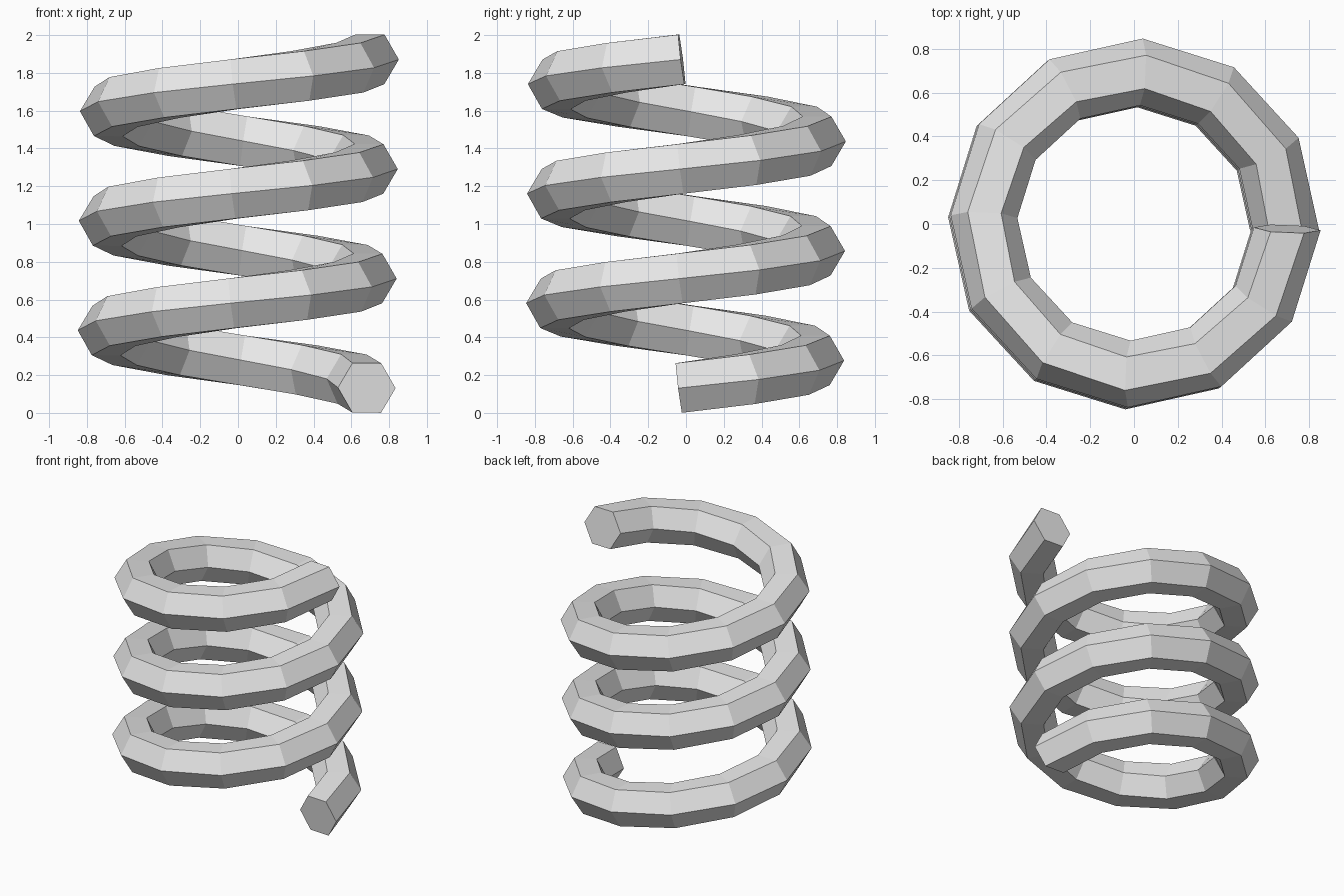
import bpy
import bmesh
from math import pi, cos, sin, atan, radians
from mathutils import Matrix, Vector

cube = bpy.data.objects.get("Cube")
if cube:
    bpy.data.objects.remove(cube, do_unlink=True)

TURNS, STEPS, SIDES = 3, 12, 6
COIL_RADIUS, WIRE_RADIUS = 0.691, 0.1525
PITCH, START_Z = 0.58, 0.139
START_ANGLE = radians(-2.4)

# Material
steel = bpy.data.materials.new("light grey")
steel.use_nodes = True
colour = (0.8, 0.8, 0.8, 1)
steel.diffuse_color = colour
steel.node_tree.nodes["Principled BSDF"].inputs["Base Color"].default_value = colour

# The whole coil leans very slightly about its middle
middle = Matrix.Translation((0, 0, 1))
lean = middle @ Matrix.Rotation(0.01, 4, 'Y') @ Matrix.Rotation(-0.0077, 4, 'X') @ middle.inverted()
slope = Matrix.Rotation(atan(PITCH / (2 * pi * COIL_RADIUS)), 4, 'X')

# Hexagonal wire section, one corner pointing outward
section = [Vector((WIRE_RADIUS * cos(2 * pi * k / SIDES), 0,
                   WIRE_RADIUS * sin(2 * pi * k / SIDES))) for k in range(SIDES)]

# Sweep the section along the helix
bm = bmesh.new()
rings = []
for i in range(TURNS * STEPS + 1):
    turn = i / STEPS
    place = (lean @ Matrix.Rotation(START_ANGLE + 2 * pi * turn, 4, 'Z')
             @ Matrix.Translation((COIL_RADIUS, 0, START_Z + PITCH * turn)) @ slope)
    rings.append([bm.verts.new(place @ p) for p in section])

for a, b in zip(rings, rings[1:]):
    for k in range(SIDES):
        n = (k + 1) % SIDES
        bm.faces.new((a[k], a[n], b[n], b[k]))

# Flat cut ends
bm.faces.new(rings[0])
bm.faces.new(rings[-1])
bmesh.ops.recalc_face_normals(bm, faces=bm.faces)

mesh = bpy.data.meshes.new("coil_spring")
bm.to_mesh(mesh)
bm.free()
mesh.materials.append(steel)
spring = bpy.data.objects.new("coil_spring", mesh)
bpy.context.collection.objects.link(spring)
